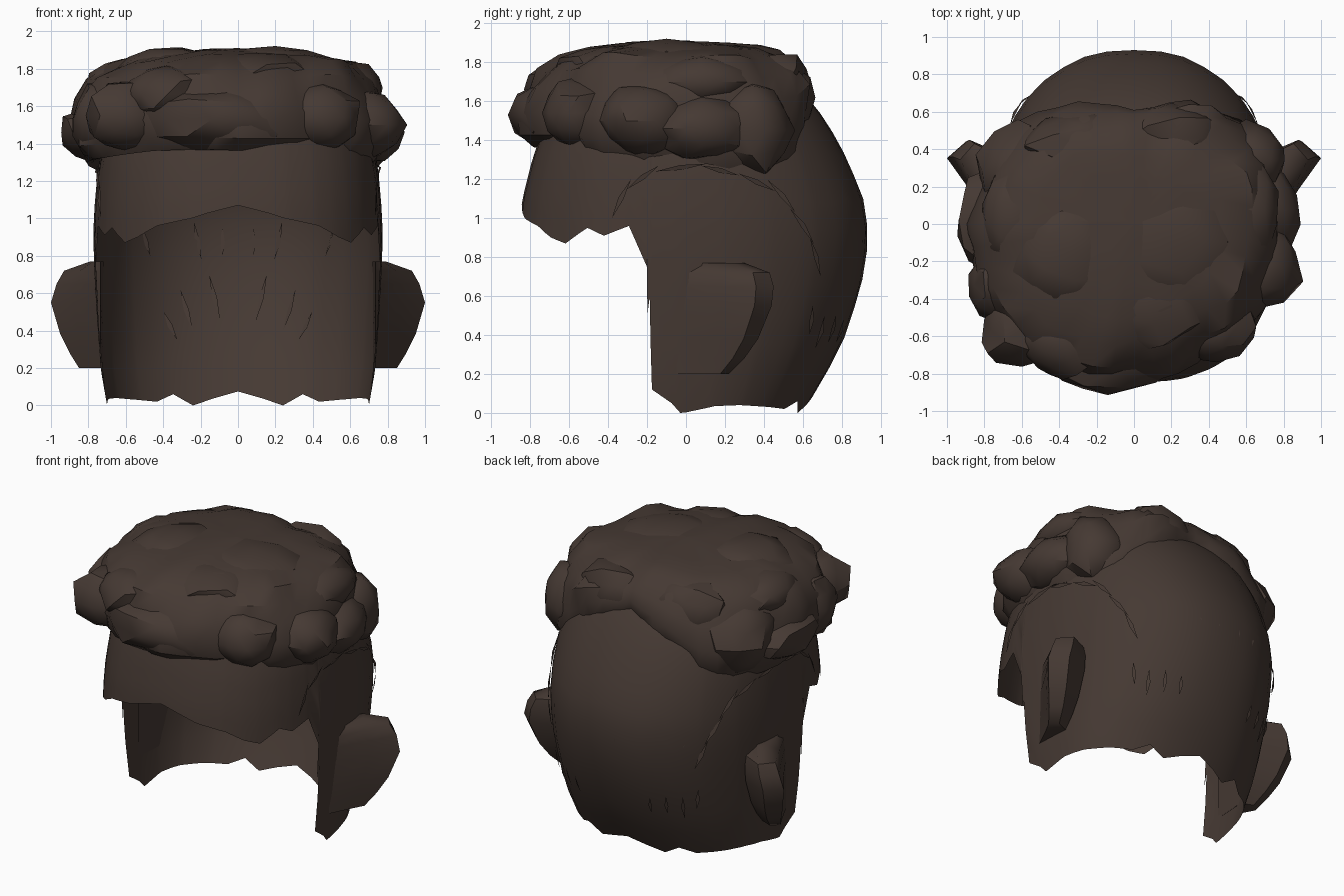
import bpy, bmesh, math, random
from mathutils import Vector, noise

if "Cube" in bpy.data.objects:
    bpy.data.objects.remove(bpy.data.objects["Cube"])

random.seed(4)
mat = bpy.data.materials.new("dark_brown_hair")
mat.diffuse_color = (0.06, 0.041, 0.033, 1)
mat.use_nodes = True
mat.node_tree.nodes["Principled BSDF"].inputs["Base Color"].default_value = mat.diffuse_color


def interp(table, v):
    """Linear lookup in rows of (key, value, value...)."""
    if v <= table[0][0]:
        return table[0][1:]
    for a, b in zip(table, table[1:]):
        if v <= b[0]:
            f = (v - a[0]) / (b[0] - a[0])
            return tuple(p + (q - p) * f for p, q in zip(a[1:], b[1:]))
    return table[-1][1:]


def make(name, bm, angle=40):
    bmesh.ops.remove_doubles(bm, verts=bm.verts, dist=0.0005)
    me = bpy.data.meshes.new(name)
    bm.to_mesh(me)
    bm.free()
    ob = bpy.data.objects.new(name, me)
    bpy.context.collection.objects.link(ob)
    me.materials.append(mat)
    bpy.ops.object.select_all(action='DESELECT')
    ob.select_set(True)
    bpy.context.view_layer.objects.active = ob
    bpy.ops.object.shade_smooth_by_angle(angle=math.radians(angle))
    return ob


def grid(bm, rows, closed=False):
    vs = [[bm.verts.new(p) for p in r] for r in rows]
    for a, b in zip(vs, vs[1:]):
        n = len(a)
        for i in range(n if closed else n - 1):
            j = (i + 1) % n
            bm.faces.new((a[i], a[j], b[j], b[i]))
    return vs


# Head shell: height, half width, back depth, front depth
SHELL = [(0, .70, .60, .86), (.2, .735, .72, .86), (.4, .75, .82, .86),
         (.65, .765, .90, .86), (.9, .775, .94, .865), (1.1, .765, .91, .84),
         (1.3, .745, .83, .79), (1.5, .70, .72, .72), (1.65, .62, .60, .62),
         (1.75, .5, .48, .5), (1.82, .33, .33, .33), (1.86, .0, .0, .0)]
# Hem: angle from the back, height of the lower edge
HEM = [(0, .075), (18, .0), (27, .06), (36, .02), (48, .03), (66, .04),
       (78, .035), (91, .0), (93, .05), (98.5, .12), (98.9, .35), (99.9, .5),
       (99.2, .6), (100, .75), (106, .96), (115, .91), (122, .95), (132, .87),
       (140, .90), (150, .96), (165, 1.0), (180, 1.07)]
HEM.sort()


def shell_point(deg, z, k=1.0):
    w, back, front = interp(SHELL, z)
    t = math.radians(deg)
    s, c = math.sin(t), math.cos(t)
    e = 2 / 2.2 if c > 0 else 2 / 2.4
    x = w * math.copysign(abs(s) ** e, s)
    y = (back if c > 0 else -front) * abs(c) ** e
    return Vector((x * k, y * k, z))


angles = sorted({a for a, _ in HEM} | set(range(0, 181, 9)))
angles = [-a for a in reversed(angles) if 0 < a < 180] + angles + [180.0001]
angles = [-180] + angles[:-1]
rows = []
for i in range(19):
    f = i / 18
    row = []
    for a in angles:
        low = interp(HEM, abs(a))[0]
        row.append(shell_point(a, low + (1.86 - low) * math.sin(f * math.pi / 2)))
    rows.append(row)
bm = bmesh.new()
grid(bm, rows)
make("head_shell", bm)

# Loose strands along the seam and inside the back
bm = bmesh.new()
seam = [(112, 1.0, 106, 1.2), (107, 1.15, 97, 1.27), (98, 1.24, 84, 1.28),
        (86, 1.27, 74, 1.22), (74, 1.23, 62, 1.14), (64, 1.2, 55, 1.03),
        (57, 1.05, 48, .87), (50, .9, 43, .7), (44, .55, 42, .4), (36, .5, 35, .33),
        (28, .5, 27, .36), (20, .48, 19, .36)]
inner = [(10, .7, 6, .45), (22, .62, 17, .4), (30, .5, 24, .35), (16, .98, 13, .78),
         (40, .95, 36, .8), (5, .95, 5, .8)]
for k, strands in ((1.012, seam), (.985, inner)):
    for a0, z0, a1, z1 in strands:
        for sgn in (1, -1):
            p, q = shell_point(a0 * sgn, z0, k), shell_point(a1 * sgn, z1, k)
            m = shell_point((a0 + a1) / 2 * sgn, (z0 + z1) / 2, k)
            n = Vector((m.x, m.y, 0)).normalized()
            side = (q - p).cross(n).normalized() * .013
            c = [bm.verts.new(v) for v in (p, m + side, q, m - side + n * .008)]
            bm.faces.new(c)
make("loose_strands", bm)

# Curly top: direction (0 = right, 90 = back), radius, lower rim height
RIM = [(0, .80, 1.30), (30, .80, 1.22), (50, .76, 1.28), (70, .64, 1.5), (90, .60, 1.6),
       (110, .64, 1.5), (130, .76, 1.28), (150, .82, 1.22), (180, .88, 1.30),
       (210, .90, 1.32), (235, .90, 1.36), (255, .84, 1.37), (275, .83, 1.36),
       (300, .77, 1.36), (320, .80, 1.36), (340, .80, 1.30), (360, .80, 1.30)]
PROFILE = [(.82, .03), (.93, 0), (.99, .12), (1.02, .32), (.98, .55), (.9, .72),
           (.77, .86), (.6, .93), (.4, .97), (.2, .99), (.001, 1)]
bm = bmesh.new()
rows = []
for pr, pz in PROFILE:
    row = []
    for i in range(44):
        a = 360 * i / 44
        r, low = interp(RIM, a)
        t = math.radians(a)
        p = Vector((r * pr * math.cos(t), r * pr * math.sin(t), low + (1.91 - low) * pz))
        bump = noise.noise(p * 4.2) * .07 * min(1, pr * 1.3)
        row.append(p + Vector((math.cos(t) * bump, math.sin(t) * bump, bump * .45 * (pz > .2))))
    rows.append(row)
grid(bm, rows, True)
make("curly_top", bm, 35)

# Curl clumps: centre and radii
CLUMPS = [(-.78, .02, 1.46, .17, .26, .15), (-.72, -.33, 1.53, .18, .2, .2),
          (-.62, .28, 1.50, .22, .27, .24), (-.60, -.57, 1.55, .22, .2, .2),
          (-.14, -.64, 1.53, .44, .26, .19), (-.38, -.62, 1.66, .24, .2, .15),
          (.44, -.55, 1.54, .22, .2, .18), (.68, -.22, 1.50, .2, .24, .19),
          (.70, .08, 1.46, .19, .25, .17), (.60, .34, 1.45, .22, .22, .24),
          (-.62, .02, 1.70, .2, .28, .14), (.58, .08, 1.70, .2, .3, .13),
          (-.3, .42, 1.66, .3, .18, .2), (.2, .46, 1.68, .27, .2, .17),
          (-.35, -.15, 1.80, .28, .3, .12), (.2, -.1, 1.81, .34, .34, .11),
          (.05, -.42, 1.76, .35, .25, .13)]
bm = bmesh.new()
for x, y, z, rx, ry, rz in CLUMPS:
    new = bmesh.ops.create_icosphere(bm, subdivisions=2, radius=1)["verts"]
    for v in new:
        d = v.co * (1 + noise.noise(v.co * 1.5 + Vector((x, y, z)) * 9) * .22)
        v.co = Vector((x + d.x * rx, y + d.y * ry, z + d.z * rz))
make("curl_clumps", bm, 35)

# Ears: height, outer x, back y, flaring out from the shell
EAR = [(.20, .85, .22), (.28, .90, .30), (.38, .95, .37), (.55, 1.0, .44),
       (.65, .97, .45), (.72, .93, .43), (.77, .79, .30)]
for name, sgn in (("right_ear", 1), ("left_ear", -1)):
    bm = bmesh.new()
    rows = []
    for z, x, y in EAR:
        pts = [(.735, -.05), (.76 + (x - .76) * .5, y * .42), (x, y * .8),
               (x - .1 * (x - .7) / .3, y), (.72, y * .85)]
        rows.append([(px * sgn, py, z) for px, py in pts])
    vs = grid(bm, rows, True)
    bm.faces.new(vs[0])
    bm.faces.new(vs[-1])
    bmesh.ops.recalc_face_normals(bm, faces=bm.faces)
    make(name, bm, 45)
